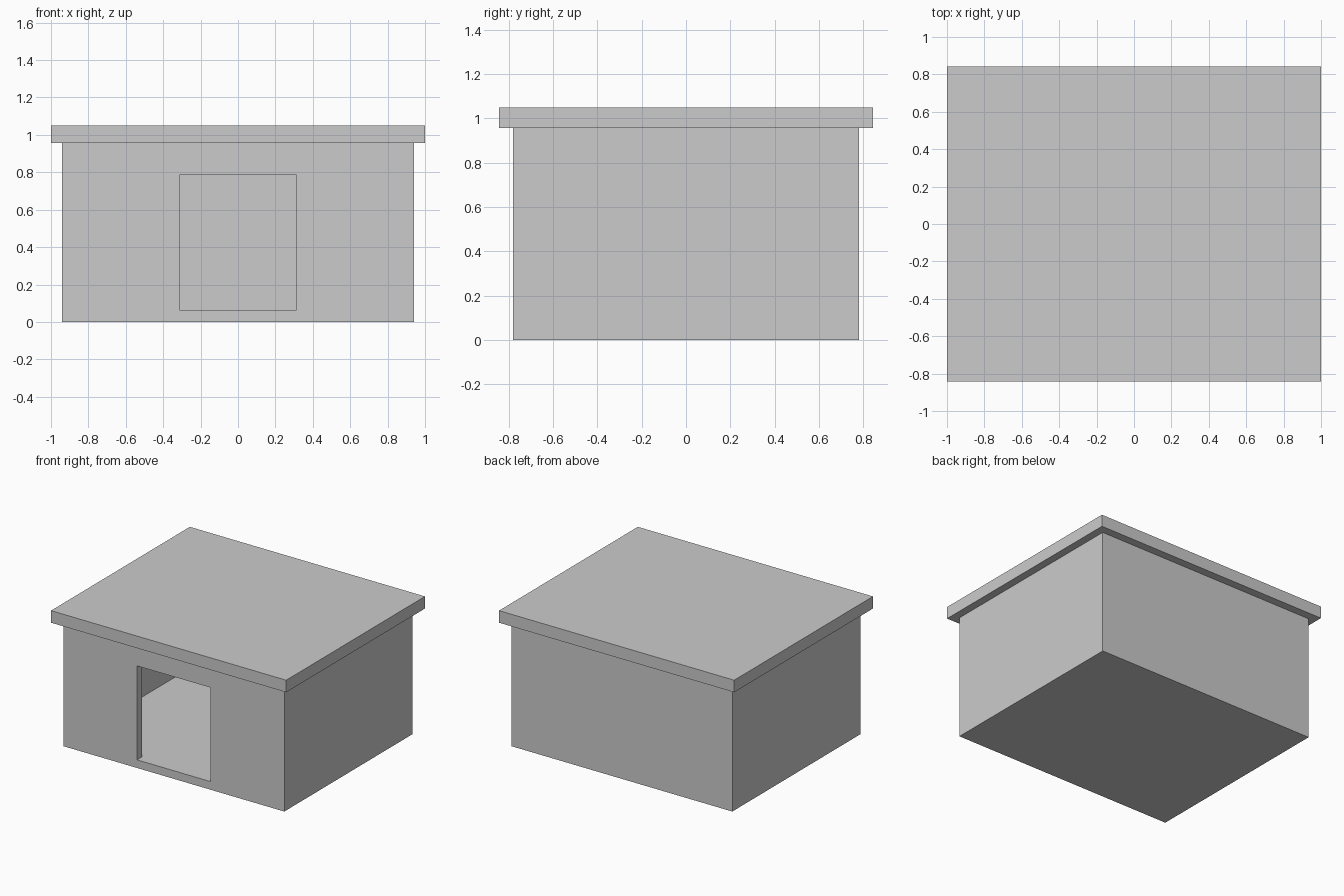
import bpy

if "Cube" in bpy.data.objects:
    bpy.data.objects.remove(bpy.data.objects["Cube"])

WALL = 0.0625          # wall and floor thickness
HX, HY = 0.94, 0.78    # half width and depth of the house body
EAVE, TOP = 0.957, 1.05


def box(name, lo, hi):
    """Box mesh spanning the corners lo and hi."""
    verts = [(x, y, z) for x in (lo[0], hi[0]) for y in (lo[1], hi[1]) for z in (lo[2], hi[2])]
    faces = [(0, 1, 3, 2), (4, 6, 7, 5), (0, 4, 5, 1), (2, 3, 7, 6), (0, 2, 6, 4), (1, 5, 7, 3)]
    mesh = bpy.data.meshes.new(name)
    mesh.from_pydata(verts, [], faces)
    obj = bpy.data.objects.new(name, mesh)
    bpy.context.collection.objects.link(obj)
    return obj


def cut(target, cutter):
    """Subtract a hidden cutter from the target."""
    mod = target.modifiers.new(cutter.name, 'BOOLEAN')
    mod.operation = 'DIFFERENCE'
    mod.solver = 'EXACT'
    mod.object = cutter
    cutter.hide_render = True
    cutter.hide_set(True)


# House body: floor and four walls, open at the top under the roof
walls = box("walls", (-HX, -HY, 0), (HX, HY, EAVE))

# Hollow interior
cut(walls, box("interior_cutter", (-HX + WALL, -HY + WALL, WALL),
               (HX - WALL, HY - WALL, EAVE + 0.2)))

# Doorway in the front wall, flush with the floor
cut(walls, box("doorway_cutter", (-0.313, -HY - 0.1, WALL), (0.313, -HY + 0.2, 0.785)))

# Overhanging flat roof slab
box("roof", (-1, -0.843, EAVE), (1, 0.843, TOP))
